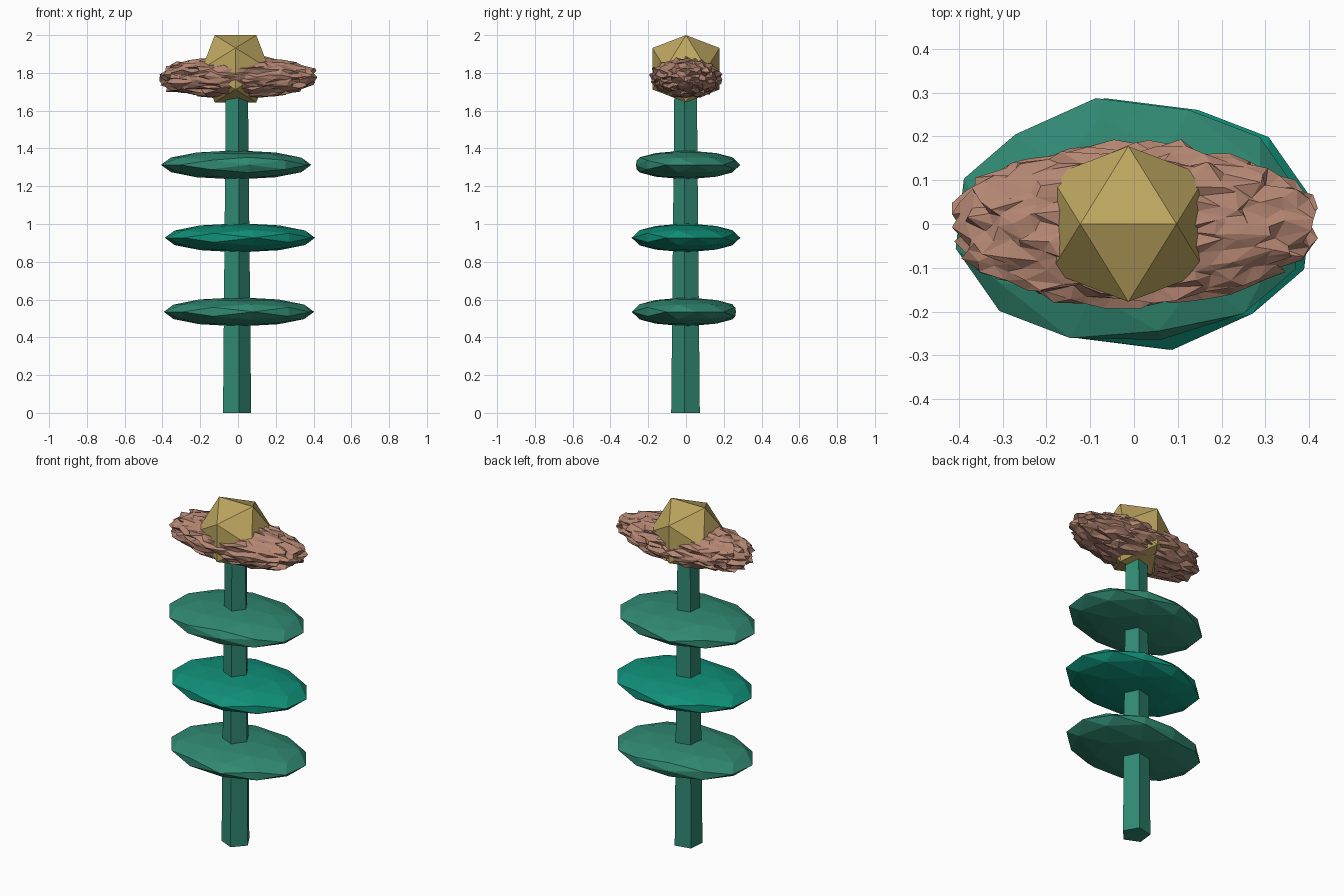
import bpy, bmesh, math, random
from mathutils import Matrix, Vector

if "Cube" in bpy.data.objects:
    bpy.data.objects.remove(bpy.data.objects["Cube"])

random.seed(4)
CX = -0.01  # the stem and crown sit slightly left of centre


def material(name, rgb):
    m = bpy.data.materials.new(name)
    m.diffuse_color = (*rgb, 1)
    m.use_nodes = True
    m.node_tree.nodes["Principled BSDF"].inputs["Base Color"].default_value = m.diffuse_color
    return m


def finish(bm, name, mat):
    bmesh.ops.recalc_face_normals(bm, faces=bm.faces[:])
    me = bpy.data.meshes.new(name)
    bm.to_mesh(me)
    bm.free()
    me.materials.append(mat)
    ob = bpy.data.objects.new(name, me)
    bpy.context.collection.objects.link(ob)
    return ob


def ico(level, turn=0):
    """Unit icosphere with an edge, not a point, facing up."""
    bm = bmesh.new()
    bmesh.ops.create_icosphere(bm, subdivisions=level, radius=1)
    rot = Matrix.Rotation(math.radians(turn), 4, 'Z') @ Matrix.Rotation(math.radians(-31.717), 4, 'Y')
    bm.transform(rot)
    return bm


green = material("leaf_green", (0.03, 0.25, 0.17))
bright = material("bright_green", (0.005, 0.28, 0.19))
brown = material("dusty_brown", (0.46, 0.24, 0.17))
gold = material("gold", (0.51, 0.38, 0.115))

# Stem: tapered five-sided prism
bm = bmesh.new()
bmesh.ops.create_cone(bm, cap_ends=True, segments=5, radius1=0.08, radius2=0.063, depth=1.72)
bm.verts.ensure_lookup_table()
a = math.atan2(bm.verts[0].co.y, bm.verts[0].co.x)
bm.transform(Matrix.Translation((CX, 0, 0.86)) @ Matrix.Rotation(math.radians(-78) - a, 4, 'Z'))
finish(bm, "stem", green)

# Leaf discs: flattened icospheres, one side slightly blunted
for name, z, cx, blunt, mat in (("lower_leaf", 0.535, 0.005, 1, green),
                                ("middle_leaf", 0.927, 0.01, 0, bright),
                                ("upper_leaf", 1.313, -0.01, -1, green)):
    bm = ico(2, 11)
    for v in bm.verts:
        if blunt and v.co.y * blunt > 0.95:
            v.co *= 0.92
        v.co = Vector((cx + v.co.x * 0.405, v.co.y * 0.293, z + v.co.z * 0.077))
    finish(bm, name, mat)

# Ruff: spiky flattened ball, fuller at the left end
bm = ico(4)
for v in bm.verts:
    p = v.co.copy()
    if p.x < -0.7:
        f = 1 + 0.5 * (-p.x - 0.7)
        p.y *= f
        p.z *= f * 1.1
    p *= random.uniform(0.93, 1.04)
    p += Vector([random.uniform(-0.06, 0.06) for _ in range(3)])
    p.x = max(-1.01, min(1.02, p.x))
    v.co = Vector((p.x * 0.412, p.y * 0.185, 1.776 + p.z * 0.111))
finish(bm, "spiky_ruff", brown)

# Crown bud: plain icosahedron
bm = ico(1)
bm.transform(Matrix.Translation((CX - 0.003, 0, 1.822)) @ Matrix.Scale(0.209, 4))
finish(bm, "crown_bud", gold)
